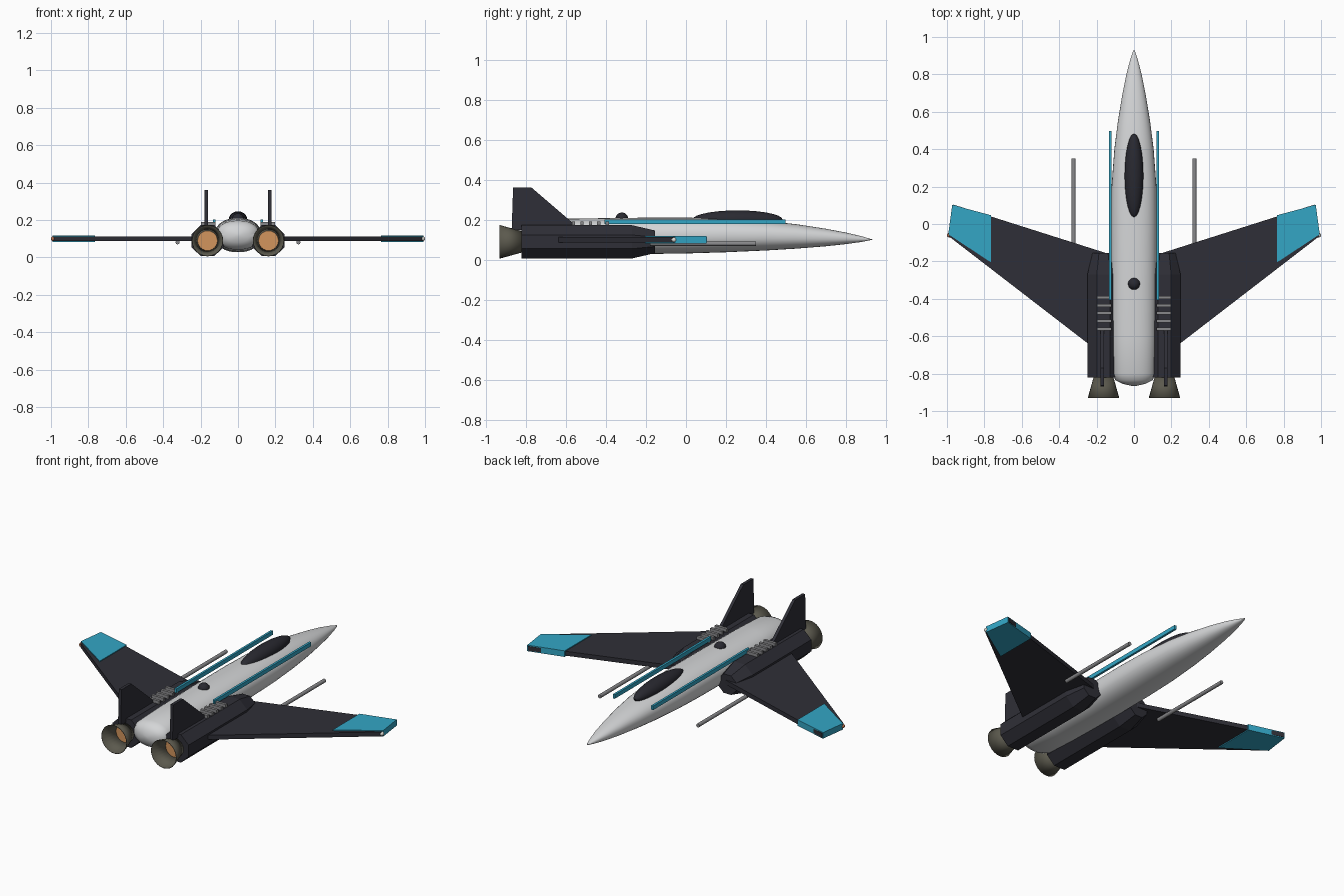
import bpy, bmesh, math
from mathutils import Matrix, Vector

cube = bpy.data.objects.get("Cube")
if cube:
    bpy.data.objects.remove(cube)


def material(name, rgb):
    m = bpy.data.materials.new(name)
    m.use_nodes = True
    m.diffuse_color = (*rgb, 1)
    m.node_tree.nodes["Principled BSDF"].inputs["Base Color"].default_value = (*rgb, 1)
    return m


HULL = material("pale grey", (0.66, 0.67, 0.68))
DARK = material("dark slate", (0.028, 0.028, 0.038))
GLASS = material("black glass", (0.022, 0.022, 0.03))
BLUE = material("cyan blue", (0.033, 0.38, 0.56))
STEEL = material("steel grey", (0.25, 0.25, 0.26))
OLIVE = material("nozzle olive", (0.105, 0.1, 0.075))
GLOW = material("burner orange", (0.65, 0.3, 0.11))
WHITE = material("white light", (0.7, 0.7, 0.66))
RED = material("amber light", (0.5, 0.17, 0.08))


def finish(name, bm, mat, smooth=False):
    bmesh.ops.recalc_face_normals(bm, faces=bm.faces)
    mesh = bpy.data.meshes.new(name)
    bm.to_mesh(mesh)
    bm.free()
    mesh.materials.append(mat)
    obj = bpy.data.objects.new(name, mesh)
    bpy.context.collection.objects.link(obj)
    if smooth:
        bpy.ops.object.select_all(action="DESELECT")
        obj.select_set(True)
        bpy.context.view_layer.objects.active = obj
        bpy.ops.object.shade_smooth_by_angle(angle=math.radians(40))
    return obj


def box(name, center, size, mat):
    bm = bmesh.new()
    bmesh.ops.create_cube(bm, size=1, matrix=Matrix.Translation(center) @ Matrix.Diagonal((*size, 1)))
    return finish(name, bm, mat)


def ellipsoid(name, center, radii, mat):
    bm = bmesh.new()
    bmesh.ops.create_uvsphere(bm, u_segments=24, v_segments=14, radius=1,
                              matrix=Matrix.Translation(center) @ Matrix.Diagonal((*radii, 1)))
    return finish(name, bm, mat, True)


def prism(name, points, shift, mat):
    """Extrude a flat outline by a vector."""
    bm = bmesh.new()
    face = bm.faces.new([bm.verts.new(p) for p in points])
    top = bmesh.ops.extrude_face_region(bm, geom=[face])["geom"]
    bmesh.ops.translate(bm, vec=shift, verts=[v for v in top if isinstance(v, bmesh.types.BMVert)])
    return finish(name, bm, mat)


def loft(name, rings, mat, smooth=False, caps=True):
    """Skin a list of closed rings of points."""
    bm = bmesh.new()
    loops = [[bm.verts.new(p) for p in r] for r in rings]
    n = len(loops[0])
    for a, b in zip(loops, loops[1:]):
        for i in range(n):
            j = (i + 1) % n
            bm.faces.new((a[i], a[j], b[j], b[i]))
    if caps:
        bm.faces.new(loops[0])
        bm.faces.new(loops[-1])
    return finish(name, bm, mat, smooth)


def ring(x, y, z, rx, rz, n, power=2.0, turn=0.0):
    pts = []
    for i in range(n):
        a = 2 * math.pi * (i + turn) / n
        c, s = math.cos(a), math.sin(a)
        pts.append((x + rx * math.copysign(abs(c) ** (2 / power), c), y,
                    z + rz * math.copysign(abs(s) ** (2 / power), s)))
    return pts


# Fuselage stations: y, half width, bottom, top
stations = [
    (-0.865, 0.015, 0.11, 0.13), (-0.855, 0.06, 0.08, 0.16), (-0.835, 0.1, 0.055, 0.185),
    (-0.8, 0.115, 0.042, 0.197), (-0.6, 0.119, 0.033, 0.205), (-0.3, 0.122, 0.028, 0.21),
    (0.0, 0.123, 0.032, 0.211), (0.2, 0.12, 0.038, 0.206), (0.4, 0.105, 0.047, 0.194),
    (0.55, 0.086, 0.056, 0.178), (0.7, 0.061, 0.068, 0.155), (0.8, 0.041, 0.079, 0.136),
    (0.88, 0.02, 0.09, 0.117), (0.92, 0.007, 0.098, 0.105), (0.93, 0.001, 0.101, 0.103),
]
loft("fuselage", [ring(0, y, (b + t) / 2, w, (t - b) / 2, 32, 2.25) for y, w, b, t in stations],
     HULL, True)
ellipsoid("canopy", (0, 0.257, 0.2), (0.05, 0.226, 0.047), GLASS)
ellipsoid("sensor_dome", (0, -0.32, 0.205), (0.032, 0.032, 0.031), GLASS)

for s, side in ((1, "left"), (-1, "right")):
    ex, ez = s * 0.163, 0.09

    # Engine: octagonal nacelle with tapered intake, flared nozzle, burner
    oct_r = 0.083 / math.cos(math.pi / 8)
    loft(f"{side}_nacelle", [ring(ex, y, ez, oct_r * k * 1.04, oct_r * k, 8, 2, 0.5)
                             for y, k in ((-0.82, 1), (-0.27, 1), (-0.155, 0.68))], DARK)
    nozzle = loft(f"{side}_nozzle", [ring(ex, y, ez, r, r, 24)
                                     for y, r in ((-0.93, 0.084), (-0.815, 0.052))],
                  OLIVE, True, False)
    wall = nozzle.modifiers.new("wall", "SOLIDIFY")
    wall.thickness = 0.003
    loft(f"{side}_burner", [ring(ex, y, ez, 0.053, 0.053, 24) for y in (-0.836, -0.818)], GLOW)

    # Cooling slats on the nacelle
    for i in range(5):
        box(f"{side}_slat_{i + 1}", (s * 0.16, -0.393 - i * 0.042, 0.18), (0.078, 0.016, 0.022), STEEL)

    # Upright tail fin
    fin = [(-0.87, 0.15), (-0.863, 0.36), (-0.77, 0.36), (-0.56, 0.18), (-0.56, 0.15)]
    prism(f"{side}_fin", [(s * 0.17 - 0.009, y, z) for y, z in fin], Vector((0.018, 0, 0)), DARK)

    # Swept wing with a coloured tip
    wing = [(0.1, -0.171), (0.966, 0.104), (0.99, -0.066), (0.25, -0.636), (0.1, -0.75)]
    prism(f"{side}_wing", [(s * x, y, 0.087) for x, y in wing], Vector((0, 0, 0.026)), DARK)
    tip = [(0.765, 0.047), (0.972, 0.102), (0.993, -0.055), (0.765, -0.205)]
    prism(f"{side}_wing_tip", [(s * x, y, 0.082) for x, y in tip], Vector((0, 0, 0.036)), BLUE)
    ellipsoid(f"{side}_tip_light", (s * 0.988, -0.06, 0.1), (0.012, 0.012, 0.012),
              WHITE if s > 0 else RED)

    # Cannon under the wing and rail along the fuselage shoulder
    loft(f"{side}_cannon", [ring(s * 0.323, y, 0.081, 0.011, 0.011, 12) for y in (-0.18, 0.35)],
         STEEL, True)
    box(f"{side}_rail", (s * 0.126, 0.045, 0.19), (0.013, 0.905, 0.024), BLUE)
